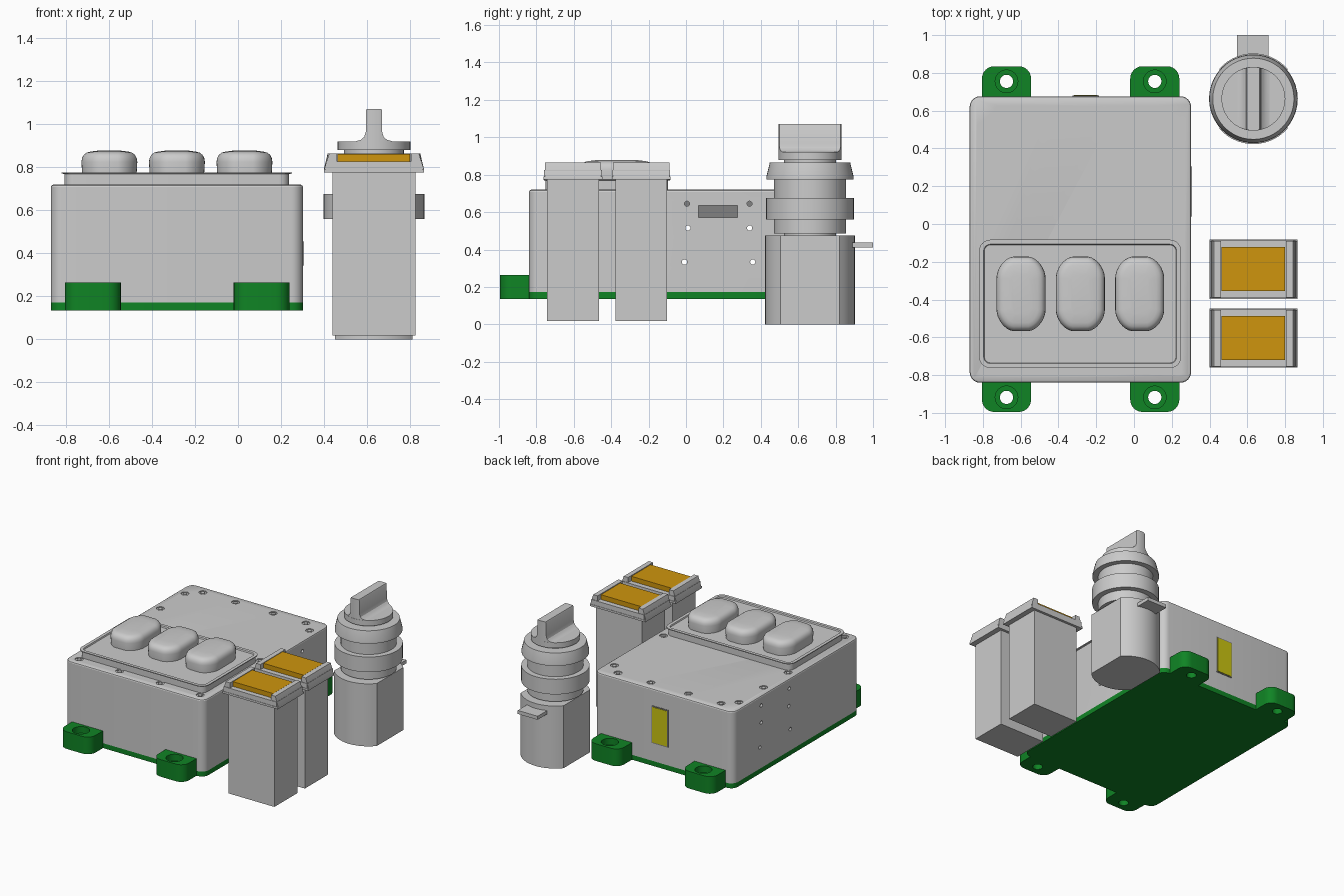
import bpy, bmesh, math

if "Cube" in bpy.data.objects:
    bpy.data.objects.remove(bpy.data.objects["Cube"])

def material(name, r, g, b):
    m = bpy.data.materials.new(name)
    m.diffuse_color = (r, g, b, 1)
    m.use_nodes = True
    m.node_tree.nodes["Principled BSDF"].inputs["Base Color"].default_value = m.diffuse_color
    return m

GREY = material("light_grey", 0.6, 0.6, 0.6)
DARK = material("dark_grey", 0.22, 0.22, 0.22)
GREEN = material("green", 0.005, 0.23, 0.018)
ORANGE = material("amber", 0.62, 0.3, 0.004)
YELLOW = material("yellow", 0.6, 0.56, 0.006)

def rounded(x0, x1, y0, y1, radii, n=6):
    """Rounded rectangle outline; radii is one number or one per corner (SW, SE, NE, NW)."""
    if not isinstance(radii, tuple):
        radii = (radii,) * 4
    pts = []
    for k, (cx, cy, sx, sy) in enumerate([(x0, y0, 1, 1), (x1, y0, -1, 1), (x1, y1, -1, -1), (x0, y1, 1, -1)]):
        r = radii[k]
        if r <= 0:
            pts.append((cx, cy))
            continue
        for i in range(n + 1):
            a = math.pi + (k + i / n) * math.pi / 2
            pts.append((cx + sx * r + r * math.cos(a), cy + sy * r + r * math.sin(a)))
    return pts

def circle(cx, cy, r, n=32):
    return [(cx + r * math.cos(2 * math.pi * i / n), cy + r * math.sin(2 * math.pi * i / n)) for i in range(n)]

def loft(name, rings, mat, axis="z"):
    """Skin a stack of (outline, height) rings and cap both ends."""
    place = {"z": lambda p, h: (p[0], p[1], h),
             "y": lambda p, h: (p[0], h, p[1]),
             "x": lambda p, h: (h, p[0], p[1])}[axis]
    bm = bmesh.new()
    rows = [[bm.verts.new(place(p, h)) for p in pts] for pts, h in rings]
    n = len(rows[0])
    for a, b in zip(rows, rows[1:]):
        for i in range(n):
            j = (i + 1) % n
            bm.faces.new((a[i], a[j], b[j], b[i]))
    bm.faces.new(rows[0][::-1])
    bm.faces.new(rows[-1])
    bmesh.ops.recalc_face_normals(bm, faces=bm.faces)
    me = bpy.data.meshes.new(name)
    bm.to_mesh(me)
    bm.free()
    me.materials.append(mat)
    ob = bpy.data.objects.new(name, me)
    bpy.context.collection.objects.link(ob)
    return ob

def prism(name, pts, a, b, mat, axis="z"):
    return loft(name, [(pts, a), (pts, b)], mat, axis)

def block(name, x0, x1, y0, y1, z0, z1, mat):
    return prism(name, rounded(x0, x1, y0, y1, 0), z0, z1, mat)

def boolean(ob, cutters, op="DIFFERENCE"):
    """Apply boolean cutters, then remove them."""
    for c in cutters:
        m = ob.modifiers.new("cut", "BOOLEAN")
        m.object, m.operation, m.solver = c, op, "EXACT"
        c.hide_render = True
    dg = bpy.context.evaluated_depsgraph_get()
    me = bpy.data.meshes.new_from_object(ob.evaluated_get(dg))
    ob.modifiers.clear()
    ob.data = me
    for c in cutters:
        bpy.data.objects.remove(c)

X0, X1, Y0, Y1 = -0.87, 0.302, -0.84, 0.676

def case_outline(i):
    return rounded(X0 + i, X1 - i, Y0 + i, Y1 - i, 0.055 - i)

# Base plate and hollow enclosure
prism("base_plate", case_outline(0), 0.135, 0.172, GREEN)
case = loft("enclosure", [(case_outline(0), 0.172), (case_outline(0), 0.708),
                          (case_outline(0.02), 0.708), (case_outline(0.02), 0.185)], GREY)
side_holes = [(0.005, 0.645), (0.34, 0.645), (0.01, 0.515), (0.34, 0.515), (-0.008, 0.333), (0.357, 0.333)]
cuts = [prism("cutter", circle(y, z, 0.014, 12), -1, 0.5, GREY, "x") for y, z in side_holes]
cuts.append(block("cutter", 0.25, 0.4, 0.067, 0.275, 0.53, 0.635, GREY))
boolean(case, cuts)

# Socket details on the right side, indicator window on the back
block("socket_backing", 0.255, 0.27, -0.03, 0.37, 0.56, 0.67, DARK)
block("socket_lip", 0.26, 0.298, 0.067, 0.275, 0.53, 0.57, GREY)
block("socket_plate", 0.30, 0.307, 0.04, 0.305, 0.343, 0.455, GREY)
block("window_frame", -0.325, -0.185, 0.67, 0.679, 0.308, 0.592, DARK)
block("window", -0.317, -0.193, 0.67, 0.682, 0.316, 0.584, YELLOW)

# Lid with recessed screws
lid = loft("lid", [(case_outline(0), 0.708), (case_outline(0.003), 0.715), (case_outline(0.012), 0.72)], GREY)
screws = ([(x, 0.6) for x in (-0.715, -0.44, -0.125, 0.15)] +
          [(x, -0.775) for x in (-0.79, -0.45, -0.11, 0.225)] +
          [(-0.805, 0.515), (-0.805, 0.22), (-0.805, -0.075), (0.24, 0.515), (0.24, -0.075)])
boolean(lid, [prism("cutter", circle(x, y, 0.028, 20), 0.713, 0.75, GREY) for x, y in screws])
for x, y in screws:
    prism("lid_screw", circle(x, y, 0.015, 16), 0.711, 0.719, GREY)

# Button panel with a thin overhanging rim
def panel_outline(i):
    return rounded(-0.82 + i, 0.25 - i, -0.763 + i, -0.083 - i, 0.06 - i)
loft("button_panel", [(panel_outline(0.013), 0.715), (panel_outline(0.013), 0.769), (panel_outline(0), 0.771),
                      (panel_outline(0), 0.777), (panel_outline(0.024), 0.777), (panel_outline(0.028), 0.768)], GREY)

# Three domed push buttons with bowed ends
def button_outline(cx, i):
    hw, hl = 0.13 - i, 0.172 - i
    pts = rounded(-hw, hw, -hl, hl, max(0.09 - i, 0.02), 8)
    return [(cx + x, -0.37 + y + math.copysign(0.028 * (1 - (x / hw) ** 2), y)) for x, y in pts]
for cx in (-0.598, -0.284, 0.03):
    loft("push_button", [(button_outline(cx, i), z) for i, z in (
        (0.004, 0.76), (0.0, 0.825), (0.003, 0.843), (0.011, 0.858),
        (0.024, 0.868), (0.042, 0.873), (0.08, 0.878))], GREY)

# Mounting feet with counterbored holes
for cx in (-0.675, 0.11):
    for s in (1, -1):
        if s > 0:
            pts, hy = rounded(cx - 0.13, cx + 0.13, 0.666, 0.835, (0, 0, 0.065, 0.065)), 0.755
        else:
            pts, hy = rounded(cx - 0.13, cx + 0.13, -0.995, -0.83, (0.065, 0.065, 0, 0)), -0.918
        foot = prism("mounting_foot", pts, 0.135, 0.265, GREEN)
        boolean(foot, [prism("cutter", circle(cx, hy, 0.035), 0.1, 0.3, GREY),
                       prism("cutter", circle(cx, hy, 0.06), 0.215, 0.3, GREY)])

# Two rocker switches
half = [(0.2325, 0.775), (0.2325, 0.79), (0.208, 0.865), (0.172, 0.865), (0.172, 0.825)]
bezel = [(0.6325 + x, z) for x, z in half] + [(0.6325 - x, z) for x, z in half[::-1]]
for cy in (-0.604, -0.239):
    block("rocker_body", 0.44, 0.825, cy - 0.138, cy + 0.138, 0.017, 0.78, GREY)
    flat = [(x, min(z, 0.825)) for x, z in bezel]
    prism("rocker_bezel", bezel, cy - 0.15, cy + 0.15, GREY, "y")
    block("rocker_bezel_flange", 0.4, 0.865, cy - 0.157, cy + 0.157, 0.775, 0.79, GREY)
    block("rocker_bezel_rail", 0.41, 0.855, cy - 0.154, cy + 0.154, 0.785, 0.826, GREY)
    block("rocker_cap", 0.462, 0.8, cy - 0.116, cy + 0.116, 0.82, 0.862, ORANGE)

# Rotary switch: flat-sided body, tab and stacked collars
CX, CY = 0.632, 0.663
flat = math.asin(0.18 / 0.24)
arc = [math.pi / 2 - flat + 2 * flat * i / 14 for i in range(15)]
body = [(CX + 0.24 * math.cos(a), CY + 0.24 * math.sin(a)) for a in arc]
body += [(CX - 0.24 * math.cos(a), CY - 0.24 * math.sin(a)) for a in arc]
prism("rotary_body", body, 0.0, 0.474, GREY)
block("rotary_tab", 0.545, 0.712, 0.85, 1.0, 0.41, 0.437, GREY)
prism("rotary_spindle", circle(CX, CY, 0.14), 0.46, 0.89, GREY)
prism("rotary_barrel", circle(CX, CY, 0.193, 40), 0.486, 0.79, GREY)
prism("rotary_nut", circle(CX, CY, 0.235, 40), 0.56, 0.675, GREY)
loft("rotary_flange", [(circle(CX, CY, r, 48), z) for r, z in ((0.233, 0.775), (0.233, 0.79), (0.215, 0.865))], GREY)
prism("knob_disc", circle(CX, CY, 0.169, 40), 0.88, 0.921, GREY)

# Knob handle: flared grip trimmed to the disc
side = [(0.085, 0.915), (0.085, 0.921), (0.06, 0.928), (0.045, 0.942), (0.038, 0.965), (0.037, 1.065), (0.033, 1.072)]
grip = [(CX + x, z) for x, z in side] + [(CX - x, z) for x, z in side[::-1]]
handle = prism("knob_handle", grip, CY - 0.3, CY + 0.3, GREY, "y")
boolean(handle, [prism("cutter", circle(CX, CY, 0.1685, 40), 0.9, 1.2, GREY)], "INTERSECT")

# Smooth shading with crisp edges
for ob in bpy.context.scene.objects:
    ob.select_set(True)
    bpy.context.view_layer.objects.active = ob
bpy.ops.object.shade_smooth_by_angle(angle=math.radians(30))
